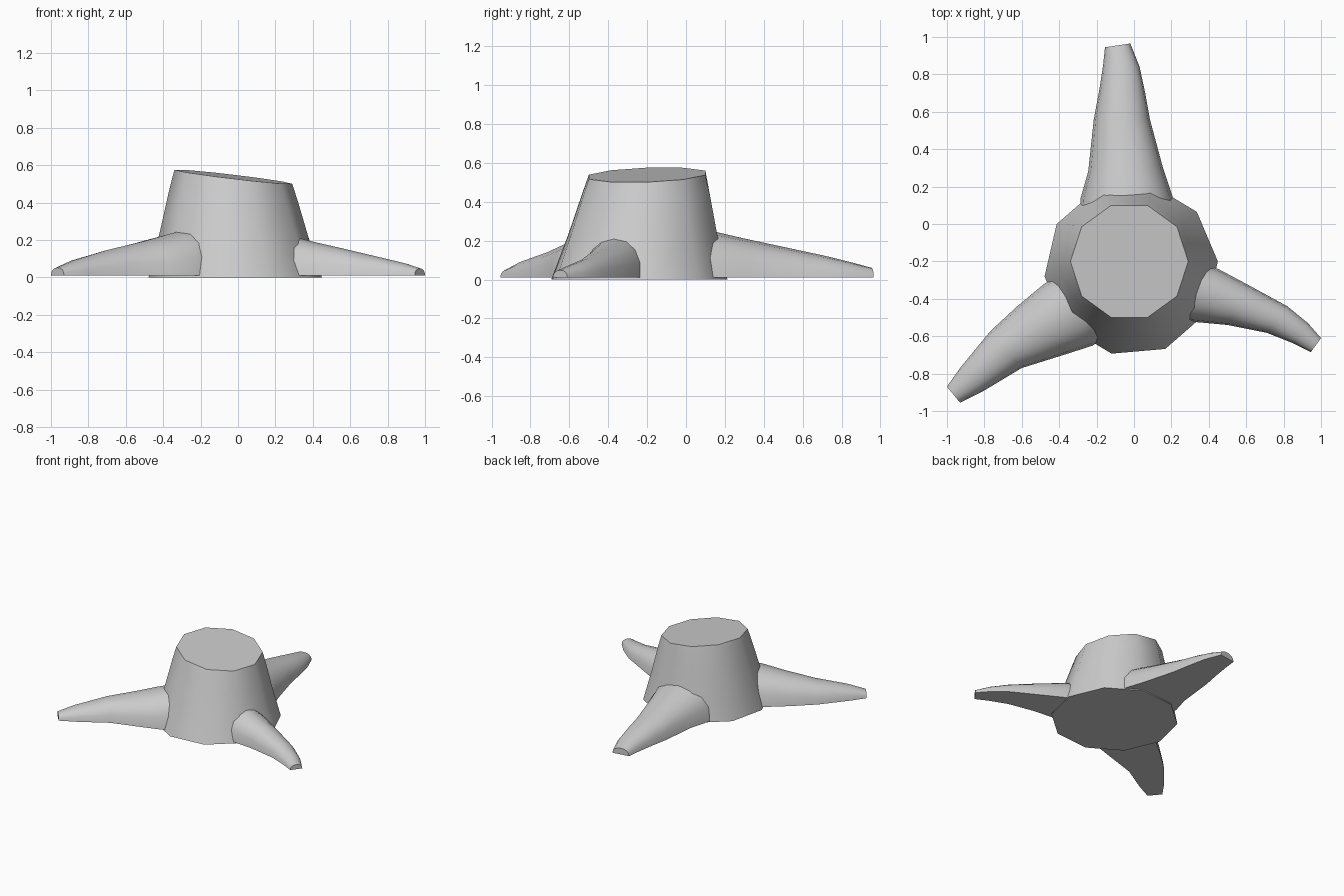
import bpy, bmesh
from math import sin, cos, pi, radians

if "Cube" in bpy.data.objects:
    bpy.data.objects.remove(bpy.data.objects["Cube"])

def loft(name, rings):
    """Skin a list of closed rings and cap both ends."""
    bm = bmesh.new()
    loops = [[bm.verts.new(p) for p in r] for r in rings]
    n = len(rings[0])
    for a, b in zip(loops, loops[1:]):
        for i in range(n):
            j = (i + 1) % n
            bm.faces.new((a[i], a[j], b[j], b[i]))
    bm.faces.new(loops[0][::-1])
    bm.faces.new(loops[-1])
    bmesh.ops.recalc_face_normals(bm, faces=bm.faces)
    me = bpy.data.meshes.new(name)
    bm.to_mesh(me)
    bm.free()
    ob = bpy.data.objects.new(name, me)
    bpy.context.collection.objects.link(ob)
    bpy.ops.object.select_all(action='DESELECT')
    ob.select_set(True)
    bpy.context.view_layer.objects.active = ob
    bpy.ops.object.shade_smooth_by_angle(angle=radians(50))
    return ob

# Trunk: ten-sided, tapering, slightly twisted, with a slanted cut on top
def trunk_ring(cx, cy, r, z, turn, slant=0.0):
    ring = []
    for i in range(10):
        a = radians(36 * i + turn)
        x, y = r * cos(a), r * sin(a)
        ring.append((cx + x, cy + y, z + slant * (-0.119 * x + 0.035 * y)))
    return ring

loft("trunk", [
    trunk_ring(-0.015, -0.240, 0.465, 0.0, 5),
    trunk_ring(-0.020, -0.222, 0.395, 0.24, 2.5, 0.4),
    trunk_ring(-0.023, -0.207, 0.346, 0.43, 1, 0.8),
    trunk_ring(-0.025, -0.200, 0.315, 0.538, 0, 1),
])

# Roots: flat-bottomed domes between a left and a right edge, tapering to a cut tip
def root(name, stations, base=0.01, seg=8):
    rings = []
    for lx, ly, rx, ry, top in stations:
        ring = []
        for i in range(seg + 1):
            a = pi * i / seg
            c, s = cos(a), max(sin(a), 0.0)
            u = (1 if c > 0 else -1) * abs(c) ** 0.9 * 0.5 + 0.5
            ring.append((lx + (rx - lx) * u, ly + (ry - ly) * u,
                         base + (top - base) * s ** 0.9))
        rings.append(ring)
    return loft(name, rings)

# each station: left x, y, right x, y, crest height
root("back_root", [
    (-0.29, 0.06, 0.22, 0.08, 0.26),
    (-0.285, 0.14, 0.205, 0.15, 0.247),
    (-0.245, 0.28, 0.155, 0.30, 0.213),
    (-0.215, 0.56, 0.085, 0.56, 0.155),
    (-0.185, 0.72, 0.06, 0.70, 0.123),
    (-0.165, 0.85, 0.03, 0.84, 0.09),
    (-0.155, 0.945, -0.02, 0.965, 0.06),
])
root("left_root", [
    (-0.40, -0.27, -0.16, -0.60, 0.255),
    (-0.48, -0.32, -0.22, -0.65, 0.237),
    (-0.63, -0.445, -0.36, -0.695, 0.195),
    (-0.77, -0.575, -0.60, -0.77, 0.150),
    (-0.93, -0.77, -0.80, -0.89, 0.095),
    (-1.0, -0.87, -0.93, -0.955, 0.052),
])
root("right_root", [
    (0.39, -0.22, 0.28, -0.52, 0.208),
    (0.45, -0.24, 0.36, -0.527, 0.190),
    (0.60, -0.32, 0.50, -0.54, 0.157),
    (0.82, -0.44, 0.71, -0.582, 0.106),
    (0.93, -0.53, 0.85, -0.637, 0.076),
    (1.0, -0.61, 0.945, -0.685, 0.048),
])
